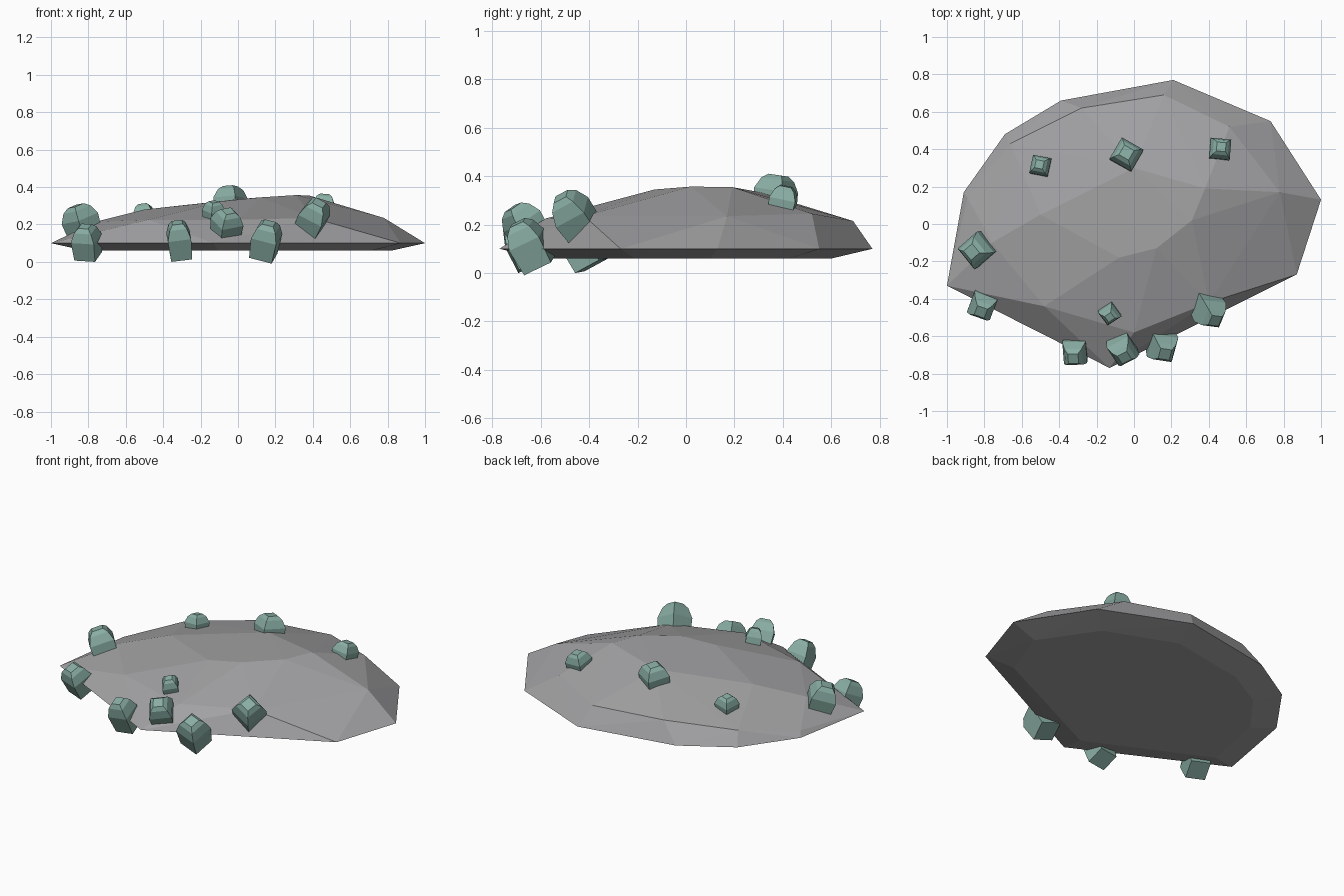
import bpy, bmesh, math
from mathutils import Vector, Quaternion, Matrix

if "Cube" in bpy.data.objects:
    bpy.data.objects.remove(bpy.data.objects["Cube"])


def material(name, rgb):
    m = bpy.data.materials.new(name)
    m.diffuse_color = (*rgb, 1)
    m.use_nodes = True
    m.node_tree.nodes["Principled BSDF"].inputs["Base Color"].default_value = m.diffuse_color
    return m


stone = material("grey stone", (0.36, 0.36, 0.37))
teal = material("dull teal", (0.25, 0.42, 0.37))


def add_object(name, bm, mat):
    bmesh.ops.recalc_face_normals(bm, faces=bm.faces)
    me = bpy.data.meshes.new(name)
    bm.to_mesh(me)
    bm.free()
    me.materials.append(mat)
    ob = bpy.data.objects.new(name, me)
    bpy.context.collection.objects.link(ob)
    return ob


# Flat faceted boulder: hull of a rim, a smaller base and the domed top
rim = [(-1, -.33), (-.91, .17), (-.69, .48), (-.39, .66), (.21, .77),
       (.73, .55), (1, .13), (.87, -.27), (-.13, -.77)]
dome = [(.38, .19, .355), (.31, .02, .357), (.12, -.13, .345), (-.08, -.18, .325),
        (.78, .17, .235), (-.48, -.44, .225), (0, -.58, .225), (.40, -.42, .235),
        (-.5, .05, .28), (-.76, -.1, .215), (-.89, .14, .13), (.51, .52, .245),
        (.16, .69, .215), (-.28, .62, .215), (-.66, .43, .18), (0, .3, .335)]
bm = bmesh.new()
for x, y in rim:
    bm.verts.new((x, y, .10))
    bm.verts.new((x * .82, y * .78, .06))
for p in dome:
    bm.verts.new(p)
hull = bmesh.ops.convex_hull(bm, input=bm.verts[:])
loose = [v for v in bm.verts if not v.link_faces]
bmesh.ops.delete(bm, geom=loose, context='VERTS')
add_object("boulder", bm, stone)

# Blocky crystals: square body with a stepped, tapering cap
RINGS = [(-.5, .45), (.1, .5), (.38, .37), (.5, .22)]   # height, half width


def crystal(i, centre, width, length, axis, spin):
    bm = bmesh.new()
    loops = []
    for h, r in RINGS:
        loops.append([bm.verts.new((sx * r * width, sy * r * width, h * length))
                      for sx, sy in ((-1, -1), (1, -1), (1, 1), (-1, 1))])
    bm.faces.new(loops[0])
    bm.faces.new(loops[-1])
    for a, b in zip(loops, loops[1:]):
        for k in range(4):
            bm.faces.new((a[k], a[(k + 1) % 4], b[(k + 1) % 4], b[k]))
    q = Vector((0, 0, 1)).rotation_difference(Vector(axis).normalized())
    q = q @ Quaternion((0, 0, 1), math.radians(spin))
    bm.transform(Matrix.Translation(centre) @ q.to_matrix().to_4x4())
    add_object(f"crystal_{i}", bm, teal)


crystals = [
    ((-.50, .31, .25), .10, .12, (-.1, .15, 1), -12),
    ((-.04, .37, .325), .135, .16, (0, .15, 1), -30),
    ((.46, .40, .295), .11, .13, (.1, .2, 1), -5),
    ((-.84, -.14, .215), .145, .18, (-.3, -.1, .9), 40),
    ((-.81, -.43, .11), .13, .18, (-.1, -.45, .9), -20),
    ((-.315, -.68, .12), .125, .20, (-.1, -.4, .9), 3),
    ((-.06, -.67, .20), .13, .17, (.1, -.5, .8), 30),
    ((-.13, -.48, .265), .09, .12, (0, -.3, .9), 35),
    ((.15, -.65, .12), .14, .20, (.15, -.45, .85), -12),
    ((.40, -.46, .235), .14, .21, (.3, -.5, .7), -15),
]
for i, c in enumerate(crystals, 1):
    crystal(i, *c)
